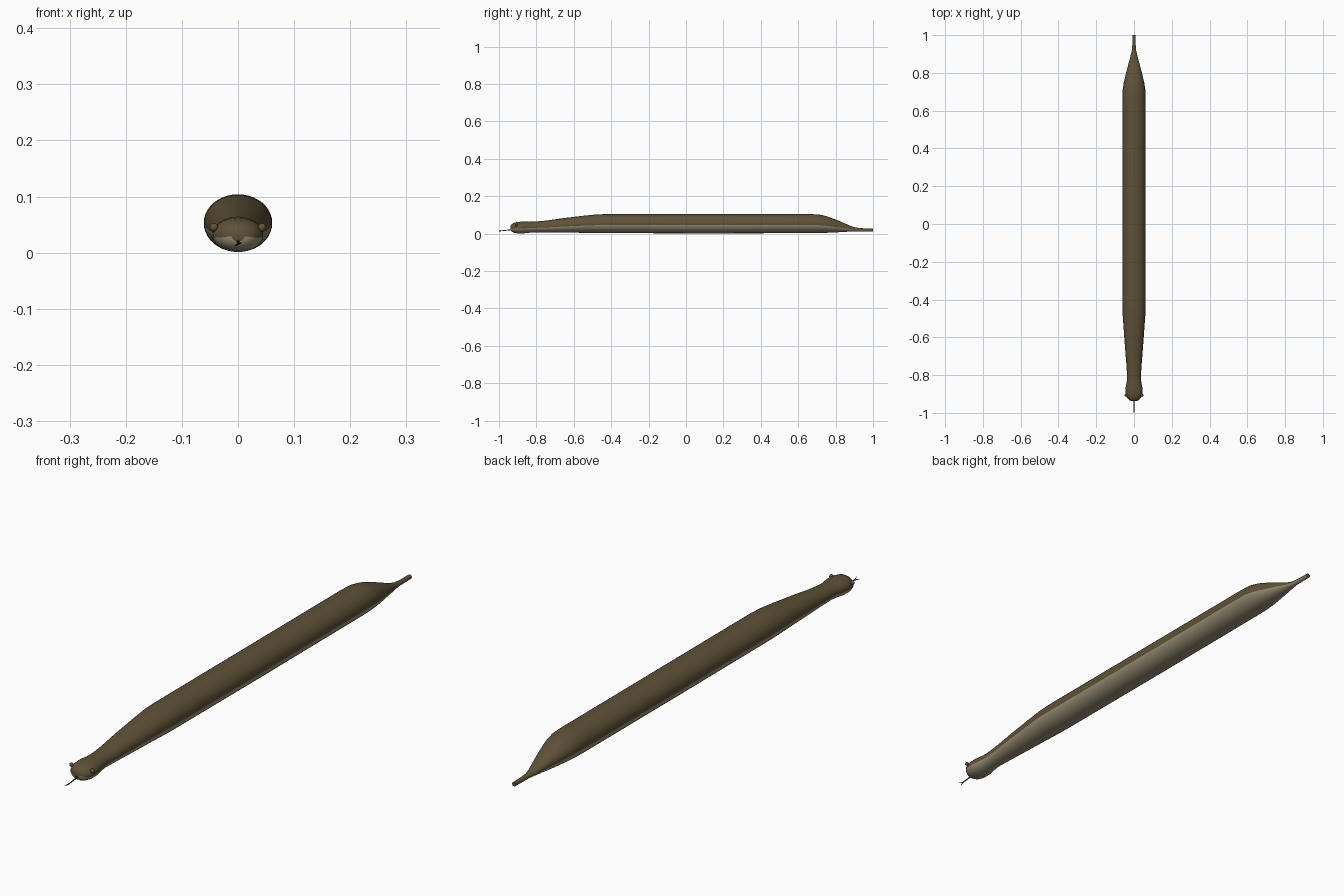
import bpy, bmesh, math
from mathutils import Vector

old = bpy.data.objects.get("Cube")
if old:
    bpy.data.objects.remove(old, do_unlink=True)


def material(name, rgb):
    m = bpy.data.materials.new(name)
    m.use_nodes = True
    m.diffuse_color = (*rgb, 1)
    m.node_tree.nodes["Principled BSDF"].inputs["Base Color"].default_value = (*rgb, 1)
    return m


brown = material("olive_brown", (0.112, 0.082, 0.039))
cream = material("belly_tan", (0.32, 0.27, 0.18))
black = material("tongue_black", (0.012, 0.01, 0.01))
eye_brown = material("eye_brown", (0.13, 0.085, 0.045))


def finish(bm, name, mats):
    bmesh.ops.recalc_face_normals(bm, faces=bm.faces)
    me = bpy.data.meshes.new(name)
    bm.to_mesh(me)
    bm.free()
    for m in mats:
        me.materials.append(m)
    ob = bpy.data.objects.new(name, me)
    bpy.context.collection.objects.link(ob)
    bpy.ops.object.select_all(action='DESELECT')
    ob.select_set(True)
    bpy.context.view_layer.objects.active = ob
    bpy.ops.object.shade_smooth_by_angle(angle=math.radians(50))
    return ob


# Body profile along the length: y, half width, bottom, top
stations = [
    (-0.938, 0.012, 0.020, 0.042), (-0.932, 0.026, 0.011, 0.050),
    (-0.92, 0.038, 0.004, 0.058), (-0.90, 0.045, 0.001, 0.062),
    (-0.87, 0.045, 0.001, 0.064), (-0.84, 0.039, 0.004, 0.063),
    (-0.81, 0.036, 0.006, 0.064), (-0.75, 0.040, 0.006, 0.069),
    (-0.65, 0.048, 0.005, 0.083), (-0.55, 0.055, 0.004, 0.095),
    (-0.48, 0.060, 0.003, 0.102), (-0.42, 0.061, 0.002, 0.104),
    (0.12, 0.061, 0.001, 0.104), (0.66, 0.061, 0.002, 0.104),
    (0.71, 0.060, 0.003, 0.102), (0.75, 0.054, 0.004, 0.093),
    (0.80, 0.042, 0.006, 0.075), (0.85, 0.029, 0.009, 0.054),
    (0.89, 0.018, 0.011, 0.037), (0.92, 0.011, 0.012, 0.030),
    (0.95, 0.009, 0.012, 0.028), (1.0, 0.008, 0.012, 0.028),
]
SIDES = 40

bm = bmesh.new()
rings = []
for y, w, lo, hi in stations:
    mid, h = (lo + hi) / 2, (hi - lo) / 2
    angles = [math.tau * i / SIDES for i in range(SIDES)]
    rings.append([bm.verts.new((w * math.cos(a), y, mid + h * math.sin(a))) for a in angles])
for a, b in zip(rings, rings[1:]):
    for i in range(SIDES):
        j = (i + 1) % SIDES
        f = bm.faces.new((a[i], a[j], b[j], b[i]))
        # Pale underside on the lower arc
        f.material_index = int(math.sin(math.tau * (i + 0.5) / SIDES) < -0.2)
for ring in (rings[0], rings[-1]):
    bm.faces.new(ring)
finish(bm, "snake_body", [brown, cream])

# Eyes on the sides of the head
for name, side in (("left_eye", 1), ("right_eye", -1)):
    bm = bmesh.new()
    bmesh.ops.create_uvsphere(bm, u_segments=16, v_segments=10, radius=0.0075)
    bmesh.ops.translate(bm, verts=bm.verts, vec=(side * 0.043, -0.907, 0.045))
    finish(bm, name, [eye_brown])


# Forked tongue from thin tapering rods
def rod(name, start, end, r1, r2):
    bm = bmesh.new()
    a, b = Vector(start), Vector(end)
    bmesh.ops.create_cone(bm, cap_ends=True, segments=8, radius1=r1, radius2=r2, depth=(b - a).length)
    q = (b - a).to_track_quat('Z', 'Y')
    for v in bm.verts:
        v.co = q @ v.co + (a + b) / 2
    finish(bm, name, [black])


fork = (0, -0.982, 0.015)
rod("tongue", (0, -0.92, 0.022), fork, 0.0025, 0.002)
rod("left_tongue_tip", fork, (0.006, -1.0, 0.018), 0.002, 0.0007)
rod("right_tongue_tip", fork, (-0.006, -1.0, 0.012), 0.002, 0.0007)
